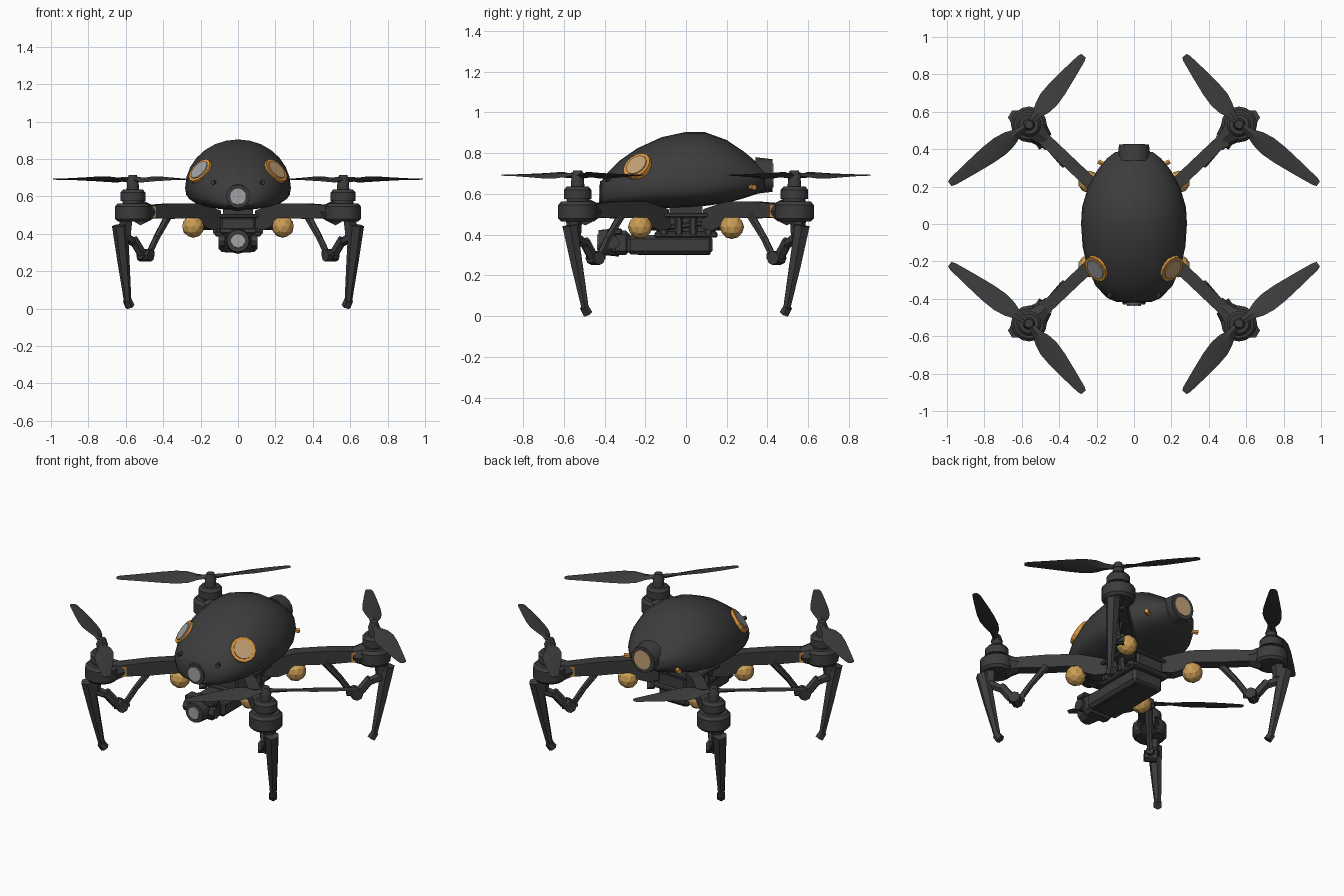
import bpy, bmesh, math
from mathutils import Vector, Matrix

if "Cube" in bpy.data.objects:
    bpy.data.objects.remove(bpy.data.objects["Cube"])

def material(name, rgb):
    m = bpy.data.materials.new(name)
    m.diffuse_color = (*rgb, 1)
    m.use_nodes = True
    m.node_tree.nodes["Principled BSDF"].inputs["Base Color"].default_value = m.diffuse_color
    return m

DARK = material("charcoal", (0.045, 0.045, 0.045))
ORANGE = material("orange", (0.68, 0.29, 0.05))
AMBER = material("amber", (0.60, 0.34, 0.09))
TAN = material("tan_glass", (0.55, 0.36, 0.18))
GREY = material("grey_glass", (0.36, 0.36, 0.38))

def finish(name, bm, mat, scale=(1, 1, 1), smooth=None):
    """Mirror by scale, fix normals, link as an object."""
    bmesh.ops.transform(bm, matrix=Matrix.Diagonal((*scale, 1)), verts=bm.verts)
    bmesh.ops.recalc_face_normals(bm, faces=bm.faces)
    me = bpy.data.meshes.new(name)
    bm.to_mesh(me)
    bm.free()
    me.materials.append(mat)
    ob = bpy.data.objects.new(name, me)
    bpy.context.collection.objects.link(ob)
    if smooth:
        bpy.ops.object.select_all(action='DESELECT')
        ob.select_set(True)
        bpy.context.view_layer.objects.active = ob
        bpy.ops.object.shade_smooth_by_angle(angle=math.radians(smooth))
    return ob

def rod(bm, p, q, r1, r2=None, n=6):
    """Tapered prism from p to q."""
    p, q = Vector(p), Vector(q)
    d = q - p
    mat = Matrix.Translation((p + q) / 2) @ d.to_track_quat('Z', 'Y').to_matrix().to_4x4()
    bmesh.ops.create_cone(bm, cap_ends=True, segments=n, radius1=r1,
                          radius2=r1 if r2 is None else r2, depth=d.length, matrix=mat)

def box(bm, c, s, bevel=0):
    r = bmesh.ops.create_cube(bm, size=1, matrix=Matrix.Translation(c) @ Matrix.Diagonal((*s, 1)))
    if bevel:
        edges = list({e for v in r['verts'] for e in v.link_edges})
        bmesh.ops.bevel(bm, geom=edges, offset=bevel, segments=1, affect='EDGES')

def loft(bm, rings):
    vs = [[bm.verts.new(p) for p in ring] for ring in rings]
    n = len(vs[0])
    for a, b in zip(vs, vs[1:]):
        for i in range(n):
            bm.faces.new((a[i], a[(i + 1) % n], b[(i + 1) % n], b[i]))
    bm.faces.new(vs[0])
    bm.faces.new(vs[-1])

# Egg-shaped shell: y, half width, top z, bottom z, widest z
stations = [(-.418, .09, .655, .55, .60), (-.395, .145, .695, .535, .605), (-.33, .205, .76, .53, .62),
            (-.24, .248, .823, .528, .63), (-.12, .275, .878, .53, .64), (0, .283, .904, .533, .645),
            (.09, .278, .904, .54, .65), (.2, .245, .864, .555, .66), (.29, .195, .803, .58, .67),
            (.35, .145, .752, .60, .675), (.385, .10, .72, .62, .68)]
rings = []
for y, w, zt, zb, zm in stations:
    ring = []
    for i in range(28):
        a = 2 * math.pi * i / 28
        c, s = math.cos(a), math.sin(a)
        if s < 0:                                   # flatter underside
            c, s = math.copysign(abs(c) ** .8, c), -abs(s) ** .75
        ring.append((w * c, y, zm + s * ((zt - zm) if s > 0 else (zm - zb))))
    rings.append(ring)
bm = bmesh.new()
loft(bm, rings)
finish("body_shell", bm, DARK, smooth=40)

# Nose and tail sockets with their lenses
bm = bmesh.new()
rod(bm, (0, -.36, .60), (0, -.422, .60), .08, .062, 16)
rod(bm, (0, .34, .69), (0, .425, .69), .09, .08, 16)
finish("lens_sockets", bm, DARK, smooth=35)
bm = bmesh.new()
rod(bm, (0, -.40, .60), (0, -.428, .60), .05, .044, 12)
finish("nose_lens", bm, GREY)
bm = bmesh.new()
rod(bm, (0, .40, .69), (0, .429, .69), .058, n=12)
finish("tail_lens", bm, TAN)

# Side windows, shell lights and small screw dots
for s, side in ((1, "right"), (-1, "left")):
    c, n = Vector((s * .203, -.24, .737)), Vector((s * .64, -.48, .60)).normalized()
    bm = bmesh.new()
    rod(bm, c - n * .04, c + n * .006, .077, .074, 14)
    finish(side + "_window_rim", bm, ORANGE)
    bm = bmesh.new()
    rod(bm, c - n * .02, c + n * .011, .06, .056, 12)
    finish(side + "_window", bm, TAN if s > 0 else GREY)
    bm = bmesh.new()
    rod(bm, (s * .12, .29, .635), (s * .19, .335, .632), .014)
    finish(side + "_rear_light", bm, ORANGE)
    bm = bmesh.new()
    rod(bm, (s * .11, -.33, .67), (s * .135, -.395, .675), .013)
    finish(side + "_front_dot", bm, DARK)

# Underslung frame, battery and camera
bm = bmesh.new()
box(bm, (0, 0, .52), (.16, .16, .06))
box(bm, (0, 0, .495), (.32, .30, .022), .006)
box(bm, (0, 0, .44), (.19, .29, .10), .012)
box(bm, (0, .0, .40), (.25, .31, .03), .008)
for sx in (1, -1):
    for y in (-.11, -.035, .035, .11):
        rod(bm, (sx * .115, y, .40), (sx * .115, y, .50), .022, .017)
    rod(bm, (sx * .11, -.09, .435), (sx * .11, .12, .46), .013)
finish("hanging_frame", bm, DARK)
bm = bmesh.new()
box(bm, (0, -.08, .35), (.21, .42, .095), .018)
box(bm, (0, -.06, .31), (.15, .36, .02), .006)
finish("battery_pack", bm, DARK)
bm = bmesh.new()
box(bm, (0, -.32, .36), (.17, .09, .12), .02)
rod(bm, (0, -.33, .362), (0, -.43, .362), .07, .06, 12)
box(bm, (0, -.35, .415), (.20, .07, .03), .006)
for sx in (1, -1):
    rod(bm, (sx * .07, -.36, .362), (sx * .105, -.36, .362), .035, n=8)
finish("camera", bm, DARK)
bm = bmesh.new()
rod(bm, (0, -.40, .362), (0, -.438, .362), .045, .038, 10)
finish("camera_lens", bm, GREY)

# One quarter of the drone, mirrored to the four corners
MX, MY = .562, .532
OUT = Vector((MX, MY, 0)).normalized()
SIDE = Vector((-OUT.y, OUT.x, 0))
UP = Vector((0, 0, 1))

def blade(bm, tip):
    hub = Vector((MX, MY, .69))
    d = Vector((*tip, .692)) - hub
    side = Vector((-d.y, d.x, 0)).normalized()
    rings = []
    for t, w, th, pitch in ((.03, .036, .03, 4), (.14, .05, .024, 20), (.24, .092, .018, 20), (.36, .112, .014, 16),
                            (.52, .104, .011, 12), (.76, .074, .009, 8), (.96, .046, .007, 5), (1, .03, .005, 5)):
        a = math.radians(pitch)
        u = side * math.cos(a) + UP * math.sin(a)
        c = hub + d * t
        rings.append([c + u * w / 2, c + UP * th / 2, c - u * w / 2, c - UP * th / 2])
    loft(bm, rings)

profile = [(.71, .485), (.71, .55), (.5, .562), (.32, .562), (.16, .525),
           (.14, .43), (.22, .42), (.28, .44), (.33, .485), (.5, .48)]

for sx in (1, -1):
    for sy in (1, -1):
        tag = ("back" if sy > 0 else "front") + ("_right" if sx > 0 else "_left")
        q = (sx, sy, 1)
        # arm
        bm = bmesh.new()
        loft(bm, [[OUT * r + UP * z + SIDE * o for r, z in profile] for o in (-.034, .034)])
        finish(tag + "_arm", bm, DARK, q)
        # motor
        bm = bmesh.new()
        for z0, z1, r1, r2 in ((.465, .48, .082, .096), (.48, .545, .096, .096), (.545, .562, .096, .08),
                               (.56, .58, .055, .055), (.575, .62, .067, .067), (.62, .637, .067, .052),
                               (.63, .68, .034, .03), (.675, .714, .034, .022)):
            rod(bm, (MX, MY, z0), (MX, MY, z1), r1, r2, 16)
        rod(bm, OUT * .65 + UP * .515, OUT * .72 + UP * .515, .045, .07, 8)
        finish(tag + "_motor", bm, DARK, q, 35)
        # propeller
        bm = bmesh.new()
        blade(bm, (.985, .215))
        blade(bm, (.27, .90))
        finish(tag + "_propeller", bm, DARK, q, 30)
        # landing leg with folding joint and brace
        bm = bmesh.new()
        rod(bm, (.632, .57, .445), (.613, .537, .26), .042, .033)
        rod(bm, (.613, .537, .26), (.59, .495, .04), .033, .02)
        rod(bm, (.592, .50, .045), (.578, .482, .012), .024, .026)
        rod(bm, (.60, .55, .47), (.60, .545, .39), .04, .03)
        rod(bm, (.61, .54, .385), (.55, .49, .35), .028, .024)
        rod(bm, (.56, .50, .37), (.515, .46, .295), .028, .028)
        rod(bm, (.525, .425, .285), (.465, .465, .285), .034, n=8)
        rod(bm, (.525, .47, .29), (.46, .41, .295), .03, .024)
        rod(bm, (.475, .425, .295), (.435, .385, .38), .018)
        rod(bm, (.435, .385, .38), (.375, .32, .49), .018, .022)
        finish(tag + "_leg", bm, DARK, q)
        # amber ball under the arm root
        bm = bmesh.new()
        bmesh.ops.create_icosphere(bm, subdivisions=2, radius=.06,
                                   matrix=Matrix.Translation((.24, .225, .438)))
        finish(tag + "_ball", bm, AMBER, q)
        # status strip on two opposite arms
        if sx == sy:
            bm = bmesh.new()
            p = OUT * .655 + UP * .515
            loft(bm, [[p + OUT * dr + SIDE * u + UP * v for u, v in
                       ((-.039, -.03), (.039, -.03), (.039, .03), (-.039, .03))] for dr in (-.015, .015)])
            finish(tag + "_status_strip", bm, ORANGE, q)
